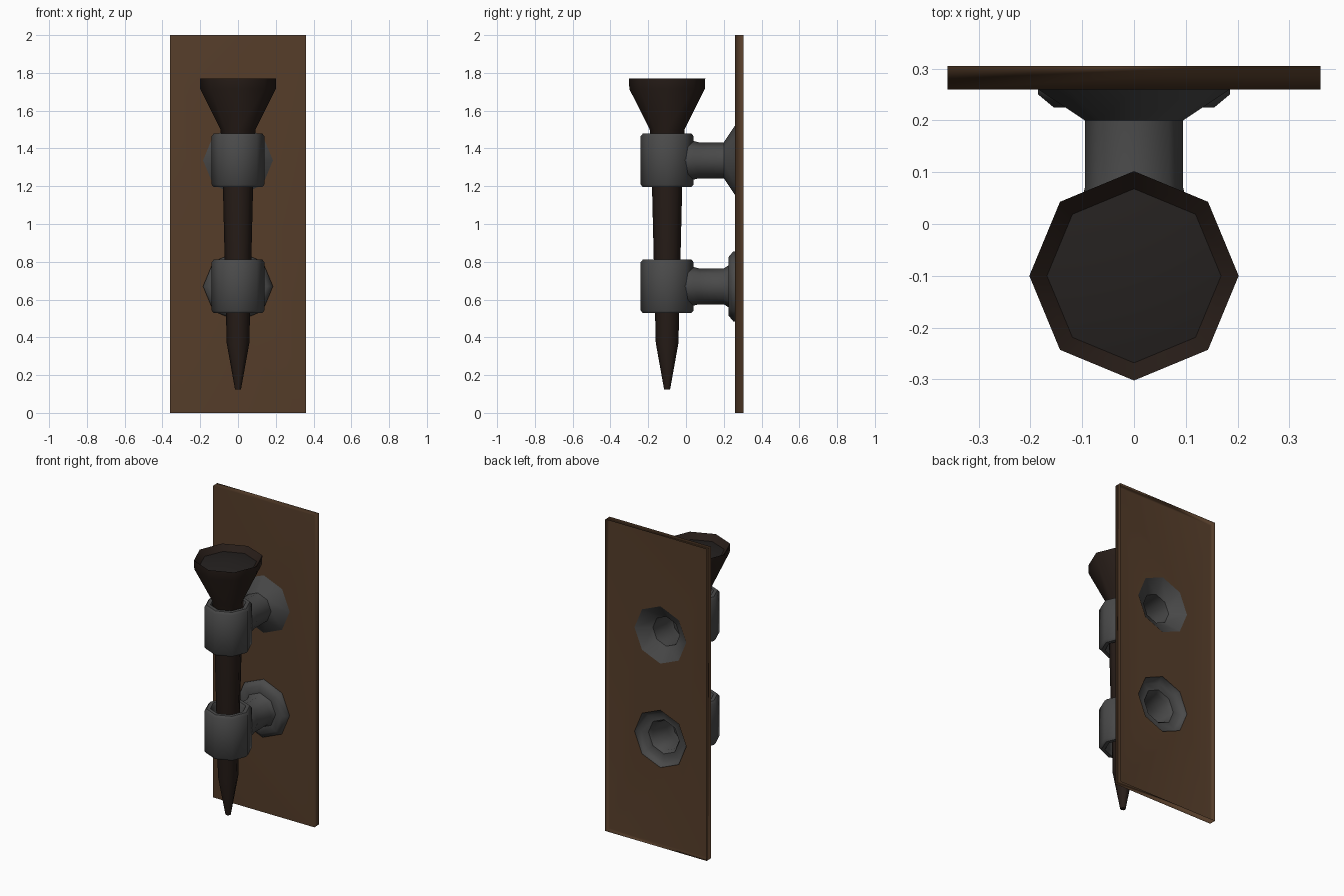
import bpy, bmesh, math
from mathutils import Matrix

if "Cube" in bpy.data.objects:
    bpy.data.objects.remove(bpy.data.objects["Cube"])

SIDES = 8


def material(name, rgb):
    m = bpy.data.materials.new(name)
    m.diffuse_color = (*rgb, 1)
    m.use_nodes = True
    m.node_tree.nodes["Principled BSDF"].inputs["Base Color"].default_value = m.diffuse_color
    return m


wood = material("board_wood", (0.092, 0.047, 0.023))
dark = material("torch_wood", (0.020, 0.012, 0.009))
coal = material("charred_top", (0.018, 0.015, 0.014))
iron = material("iron", (0.068, 0.068, 0.068))


def finish(bm, name, mat, angle=None, recalc=True):
    if recalc:
        bmesh.ops.recalc_face_normals(bm, faces=bm.faces[:])
    me = bpy.data.meshes.new(name)
    bm.to_mesh(me)
    bm.free()
    ob = bpy.data.objects.new(name, me)
    bpy.context.collection.objects.link(ob)
    me.materials.append(mat)
    if angle:
        bpy.ops.object.select_all(action='DESELECT')
        ob.select_set(True)
        bpy.context.view_layer.objects.active = ob
        bpy.ops.object.shade_smooth_by_angle(angle=math.radians(angle))
    return ob


def lathe(name, profile, origin, mat, along_y=False, closed=False, angle=50):
    """Revolve (radius, height) points around z, or around y."""
    bm = bmesh.new()
    rings = []
    for r, h in profile:
        if r == 0:
            rings.append([bm.verts.new((0, 0, h))] * SIDES)
        else:
            rings.append([bm.verts.new((r * math.cos(2 * math.pi * i / SIDES),
                                        r * math.sin(2 * math.pi * i / SIDES), h))
                          for i in range(SIDES)])
    pairs = list(zip(rings, rings[1:]))
    if closed:
        pairs.append((rings[-1], rings[0]))
    for a, b in pairs:
        for i in range(SIDES):
            j = (i + 1) % SIDES
            bm.faces.new(list(dict.fromkeys((a[i], a[j], b[j], b[i]))))
    mat4 = Matrix.Translation(origin)
    if along_y:
        mat4 = mat4 @ Matrix.Rotation(-math.pi / 2, 4, 'X')
    bm.transform(mat4)
    return finish(bm, name, mat, angle)


# wall board (back removed below)
bm = bmesh.new()
bmesh.ops.create_cube(bm, size=1)
bm.transform(Matrix.Translation((0, 0.2825, 1)) @ Matrix.Diagonal((0.72, 0.045, 2, 1)))
board = finish(bm, "wall_board", wood)

# torch: tapered shaft, flared head with sunken rim, charred mound inside
lathe("torch", [(0, 0.125), (0.016, 0.125), (0.06, 0.37), (0.08, 1.2), (0.092, 1.5),
                (0.2, 1.715), (0.202, 1.77), (0.168, 1.735)],
      (0, -0.1, 0), dark, angle=60)
lathe("charred_mound", [(0.168, 1.735), (0, 1.767)], (0, -0.1, 0), coal)

# two brackets: sleeve, stem with hollow wall flange
sleeve = [(0.128, -0.142), (0.14, -0.128), (0.14, 0.128), (0.128, 0.142),
          (0.105, 0.142), (0.095, 0.125), (0.095, -0.125), (0.105, -0.142)]
stem = [(0.102, -0.005), (0.102, 0.04), (0.095, 0.07), (0.095, 0.2)]
flanges = {
    "upper": (1.337, [(0.185, 0.26)]),
    "lower": (0.67, [(0.11, 0.224), (0.155, 0.225), (0.185, 0.25), (0.185, 0.26)]),
}
for level, (z, flange) in flanges.items():
    lathe(level + "_sleeve", sleeve, (0, -0.1, z), iron, closed=True)
    lathe(level + "_stem", stem + flange, (0, 0, z), iron, along_y=True)
    # opening in the board behind the flange
    cutter = lathe(level + "_cutter", [(0, 0.2), (0.184, 0.2), (0.184, 0.4), (0, 0.4)],
                   (0, 0, z), wood, along_y=True, angle=None)
    cutter.hide_render = True
    mod = board.modifiers.new(level + "_opening", 'BOOLEAN')
    mod.operation = 'DIFFERENCE'
    mod.solver = 'EXACT'
    mod.object = cutter
    bpy.context.view_layer.objects.active = board
    bpy.ops.object.modifier_apply(modifier=mod.name)
    bpy.data.objects.remove(cutter)

# leave the board open at the back: keep the front and the outer edges
bm = bmesh.new()
bm.from_mesh(board.data)
spare = []
for f in bm.faces:
    c = f.calc_center_median()
    outer = abs(c.x) > 0.355 or c.z < 0.01 or c.z > 1.99
    if c.y > 0.262 and not outer:
        spare.append(f)
bmesh.ops.delete(bm, geom=spare, context='FACES')
for f in bm.faces:
    f.smooth = True
bm.to_mesh(board.data)
bm.free()
board.modifiers.new("weighted_normals", 'WEIGHTED_NORMAL')
